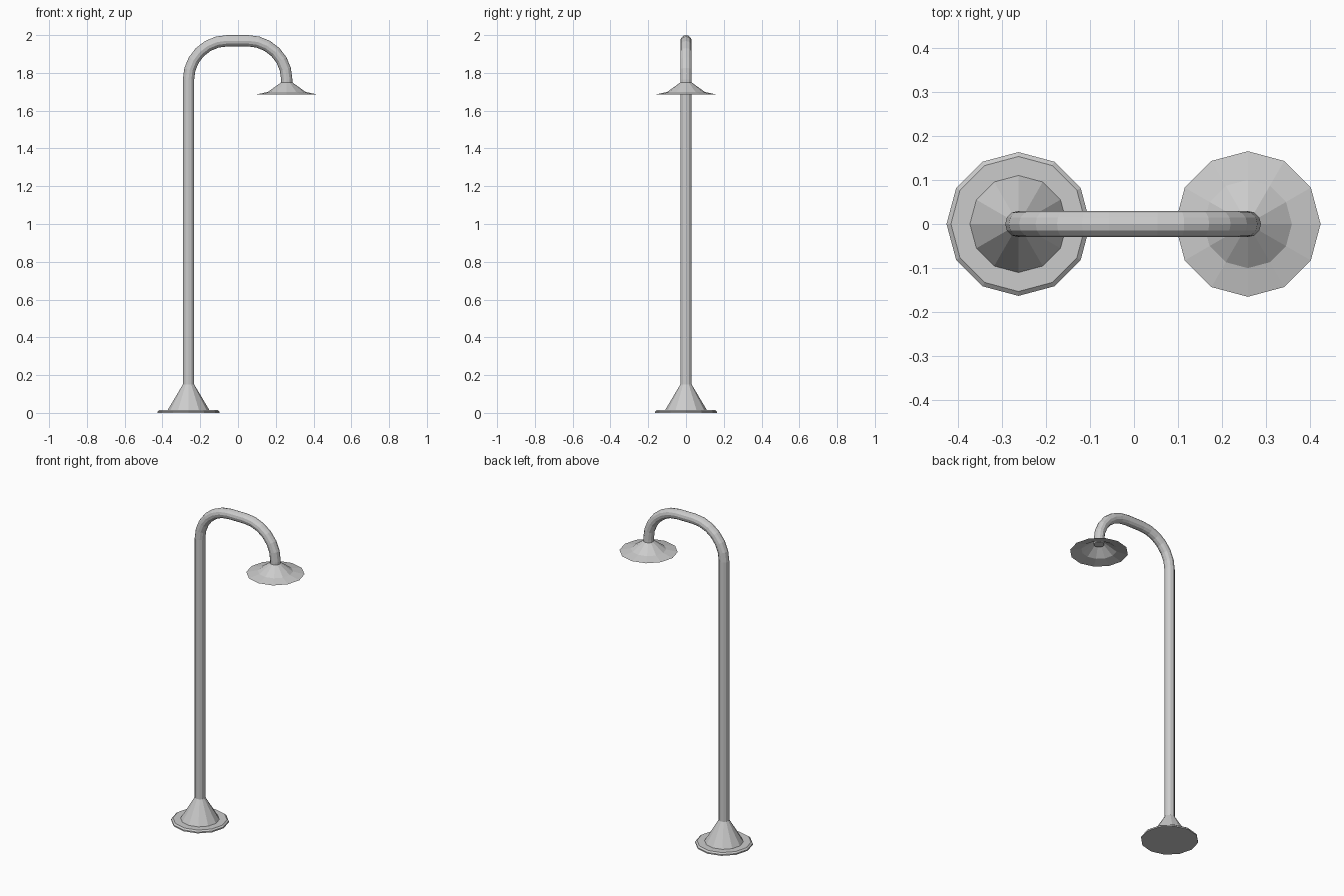
import bpy, bmesh
from math import sin, cos, pi

if "Cube" in bpy.data.objects:
    bpy.data.objects.remove(bpy.data.objects["Cube"])

SIDES = 12
BASE_X, LAMP_X = -0.262, 0.258


def make_object(name, rings, cap_start=True, cap_end=True):
    """Bridge a series of point rings into one flat-shaded mesh."""
    bm = bmesh.new()
    loops = [[bm.verts.new(p) for p in ring] for ring in rings]
    for a, b in zip(loops, loops[1:]):
        for i in range(SIDES):
            j = (i + 1) % SIDES
            bm.faces.new((a[i], a[j], b[j], b[i]))
    if cap_start:
        bm.faces.new(loops[0][::-1])
    if cap_end:
        bm.faces.new(loops[-1])
    if cap_start and cap_end:
        bmesh.ops.recalc_face_normals(bm, faces=bm.faces[:])
    mesh = bpy.data.meshes.new(name)
    bm.to_mesh(mesh)
    bm.free()
    obj = bpy.data.objects.new(name, mesh)
    bpy.context.collection.objects.link(obj)
    return obj


def turned(profile, x):
    """Rings of a lathed profile of (radius, z) around a vertical axis."""
    angles = [2 * pi * i / SIDES for i in range(SIDES)]
    return [[(x + r * cos(a), r * sin(a), z) for a in angles] for r, z in profile]


# Footplate with conical foot
make_object("base", turned([(0.163, 0), (0.163, 0.008), (0.153, 0.016),
                            (0.11, 0.016), (0.03, 0.15)], BASE_X))

# Pole centreline: x, z and heading (pi/2 is up, -pi/2 is down)
BEND, BEND_Z, STEPS = 0.205, 1.765, 6
path = [(BASE_X, 0.14, pi / 2)]
for cx, first in ((BASE_X + BEND, pi), (LAMP_X - BEND, pi / 2)):
    for i in range(STEPS + 1):
        a = first - pi / 2 * i / STEPS
        path.append((cx + BEND * cos(a), BEND_Z + BEND * sin(a), a - pi / 2))
path.append((LAMP_X, 1.735, -pi / 2))

# Curved pole swept along the centreline
R = 0.03
rings = []
for x, z, h in path:
    ring = []
    for i in range(SIDES):
        a = 2 * pi * i / SIDES
        ring.append((x - R * cos(a) * sin(h), R * sin(a), z + R * cos(a) * cos(h)))
    rings.append(ring)
make_object("pole", rings)

# Thin flared lamp shade, open underneath
make_object("lamp_shade", turned([(0.165, 1.685), (0.1, 1.699), (0.036, 1.745),
                                  (0.029, 1.75)], LAMP_X), cap_start=False, cap_end=False)
